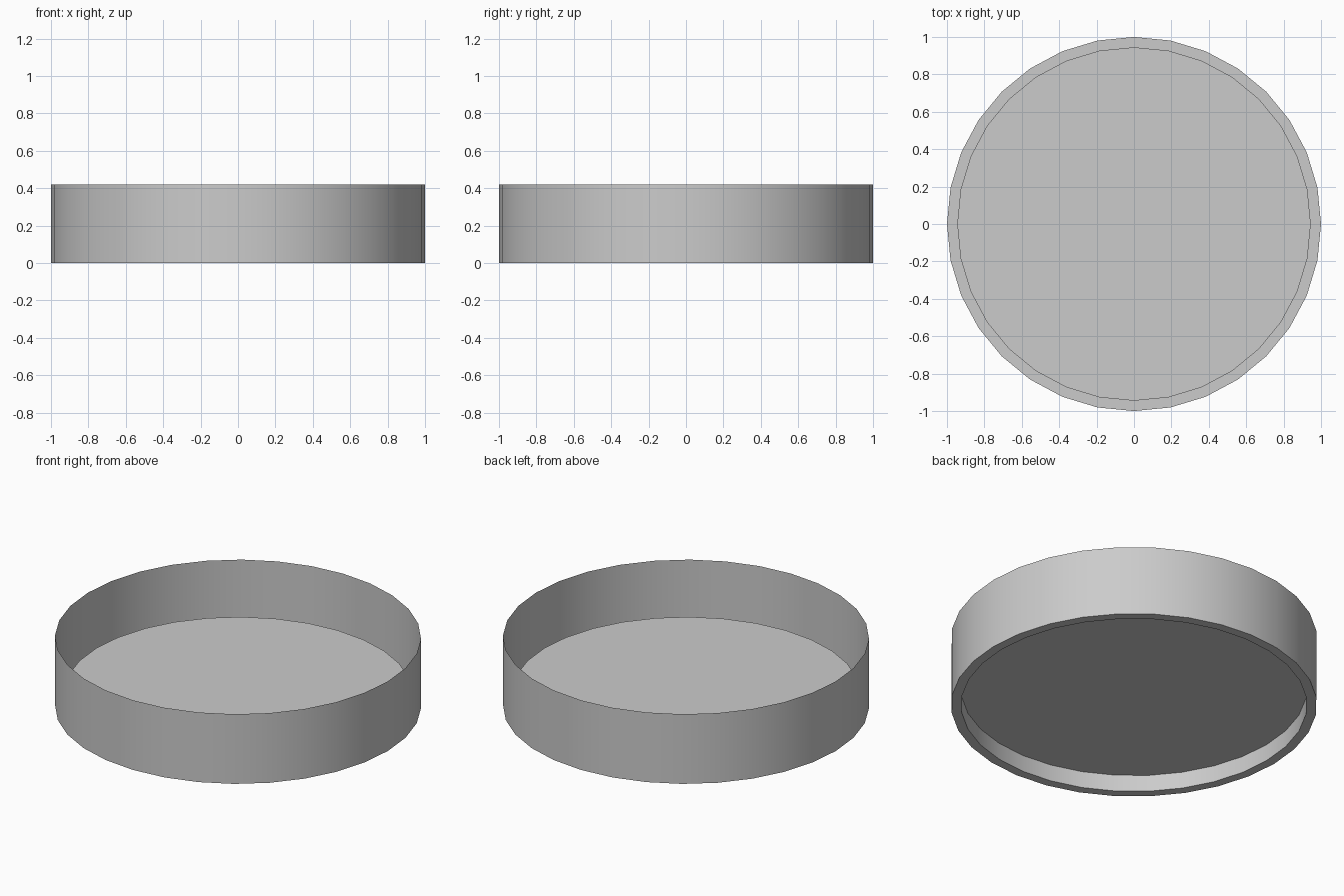
import bpy, bmesh, math

if "Cube" in bpy.data.objects:
    bpy.data.objects.remove(bpy.data.objects["Cube"])

SIDES = 32
HEIGHT = 0.42

# Open dish as a single thin shell: (radius, z) from the open rim to the raised floor
profile = [(1.0, HEIGHT), (1.0, 0.0), (0.945, 0.0), (0.945, 0.10)]

bm = bmesh.new()
rings = []
for r, z in profile:
    rings.append([bm.verts.new((r * math.cos(2 * math.pi * i / SIDES),
                                r * math.sin(2 * math.pi * i / SIDES), z))
                  for i in range(SIDES)])

# Outer wall, foot ring and recess wall
for a, b in zip(rings, rings[1:]):
    for i in range(SIDES):
        j = (i + 1) % SIDES
        bm.faces.new((a[i], b[i], b[j], a[j]))

# Recessed floor disc, facing down like the rest of the outside
bm.faces.new(list(reversed(rings[-1])))

mesh = bpy.data.meshes.new("dish")
bm.to_mesh(mesh)
bm.free()
dish = bpy.data.objects.new("dish", mesh)
bpy.context.collection.objects.link(dish)

# Smooth walls, crisp rim edges
bpy.context.view_layer.objects.active = dish
dish.select_set(True)
bpy.ops.object.shade_smooth_by_angle(angle=math.radians(30))
